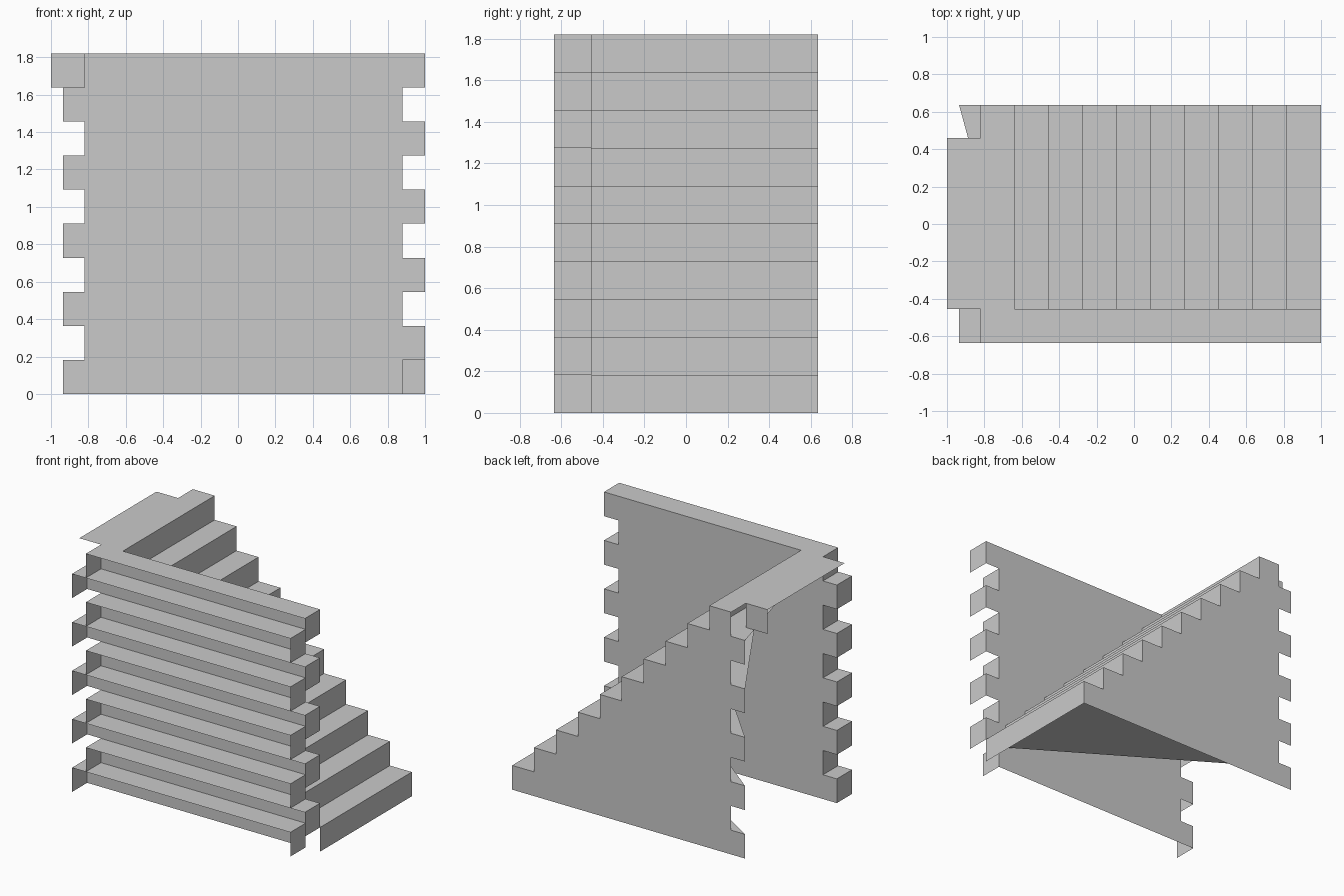
import bpy

cube = bpy.data.objects.get("Cube")
if cube:
    bpy.data.objects.remove(cube, do_unlink=True)

# One plain stone grey
grey = bpy.data.materials.new("stone_grey")
grey.use_nodes = True
colour = (0.59, 0.59, 0.59, 1)
grey.diffuse_color = colour
grey.node_tree.nodes["Principled BSDF"].inputs["Base Color"].default_value = colour

ROWS = 10
S = 0.182                    # row height and step depth
FRONT, INNER, BACK = -0.635, -0.455, 0.635
NOTCH, TOOTH = -0.82, -0.935  # left ends of odd and even rows
RIGHT, RIGHT_NOTCH = 1.0, 0.88


def build(name, polys):
    """Make a flat-shaded object from a list of polygons."""
    verts = [p for poly in polys for p in poly]
    faces, n = [], 0
    for poly in polys:
        faces.append(list(range(n, n + len(poly))))
        n += len(poly)
    mesh = bpy.data.meshes.new(name)
    mesh.from_pydata(verts, [], faces)
    mesh.materials.append(grey)
    obj = bpy.data.objects.new(name, mesh)
    bpy.context.collection.objects.link(obj)


def across_x(x, y0, y1, z0, z1):
    return [(x, y0, z0), (x, y1, z0), (x, y1, z1), (x, y0, z1)]


def across_y(y, x0, x1, z0, z1):
    return [(x0, y, z0), (x1, y, z0), (x1, y, z1), (x0, y, z1)]


def across_z(z, x0, x1, y0, y1):
    return [(x0, y0, z), (x1, y0, z), (x1, y1, z), (x0, y1, z)]


wall, shelves, ends = [], [], []
treads, risers, side, webs = [], [], [], []
for row in range(ROWS):
    z0, z1 = row * S, (row + 1) * S
    left = NOTCH if row % 2 else TOOTH
    right = RIGHT if row % 2 else RIGHT_NOTCH

    # Front wall: interlocking rows, open at the front and below
    wall.append(across_y(INNER, left, right, z0, z1))
    shelves.append(across_z(z1, left, right, FRONT, INNER))
    ends += [across_x(x, FRONT, INNER, z0, z1) for x in (left, right)]

    # Stairs and the stepped back wall
    x1 = RIGHT - row * S
    x0 = x1 - S
    treads.append(across_z(z1, x0, x1, INNER, BACK))
    risers.append(across_x(x1, INNER, BACK, z0, z1))
    side.append(across_y(BACK, left, x1, z0, z1))

    # Level web from each tread to the left end of the back wall
    if row < ROWS - 1:
        webs.append([(x0, INNER, z1), (x0, BACK, z1), (left, BACK, z1)])

build("front_wall", wall)
build("wall_shelves", shelves)
build("shelf_ends", ends)
build("stair_treads", treads)
build("stair_risers", risers)
build("back_wall", side)
build("tread_webs", webs)

# Landing overhang at the top left, with its end panel
top = ROWS * S
build("landing", [across_z(top, -1, NOTCH, INNER, 0.46),
                  across_y(0.46, -1, NOTCH, top - S, top)])
